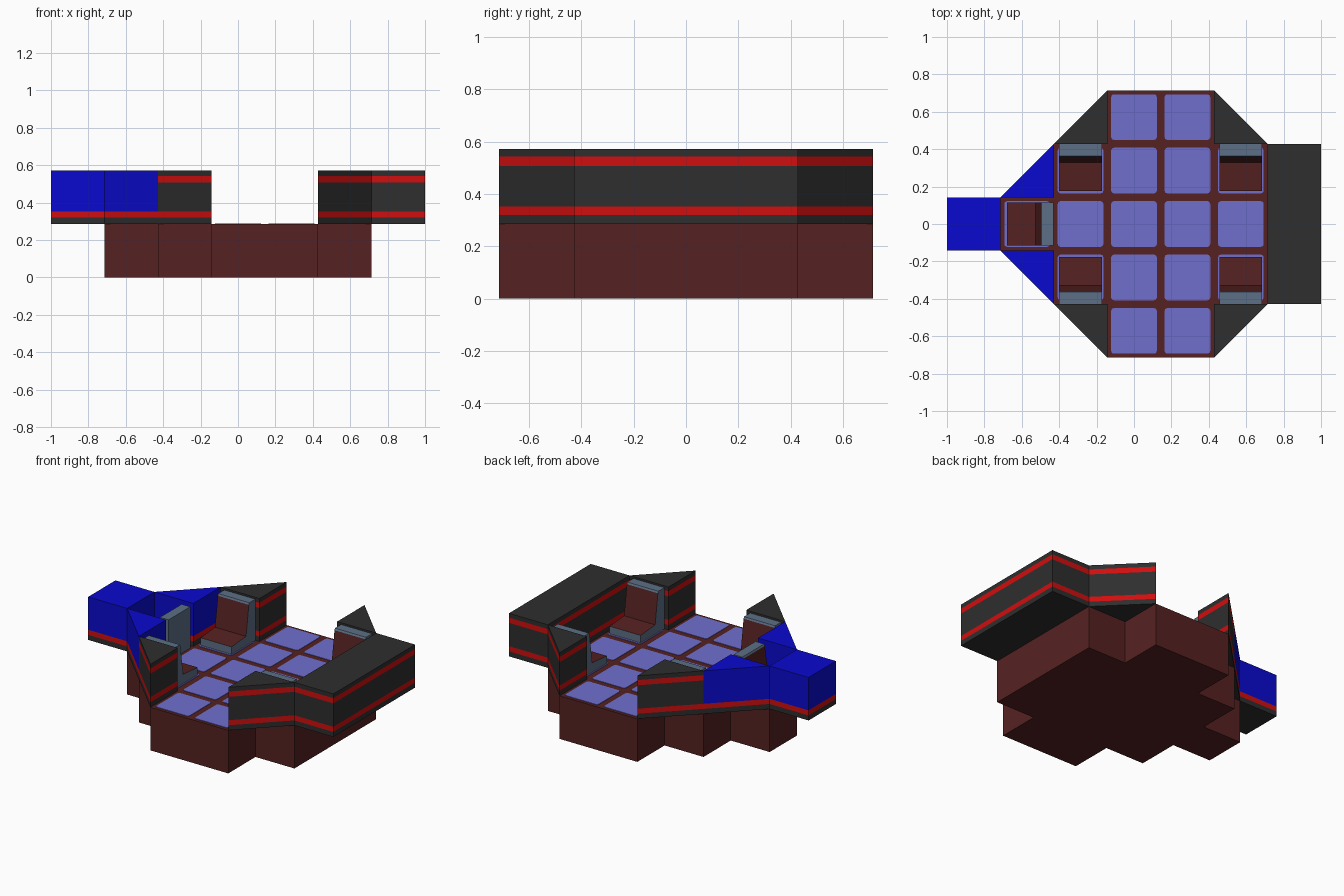
import bpy, bmesh, math
from mathutils import Matrix, Vector

if "Cube" in bpy.data.objects:
    bpy.data.objects.remove(bpy.data.objects["Cube"])

U = 2 / 7          # grid module of the whole model
DECK = U           # deck height
TOP = 2 * U        # wall height


def material(name, r, g, b):
    m = bpy.data.materials.new(name)
    lin = [((c / 255 + 0.055) / 1.055) ** 2.4 if c > 10 else c / 255 / 12.92 for c in (r, g, b)]
    m.diffuse_color = (*lin, 1)
    m.use_nodes = True
    m.node_tree.nodes["Principled BSDF"].inputs["Base Color"].default_value = m.diffuse_color
    return m


BROWN = material("dark brown", 85, 33, 33)
TILE = material("lavender", 112, 110, 206)
DARK = material("charcoal", 46, 46, 46)
RED = material("red", 208, 14, 14)
BLUE = material("blue", 10, 10, 208)
GREY = material("slate grey", 92, 112, 134)


def finish(bm, name, mats):
    bmesh.ops.recalc_face_normals(bm, faces=bm.faces)
    me = bpy.data.meshes.new(name)
    bm.to_mesh(me)
    bm.free()
    for m in mats:
        me.materials.append(m)
    ob = bpy.data.objects.new(name, me)
    bpy.context.collection.objects.link(ob)
    return ob


def banded_prism(name, outline, levels, colours):
    """Upright prism; each height band of its sides takes one colour."""
    mats = list(dict.fromkeys(colours))
    bm = bmesh.new()
    rings = [[bm.verts.new((x, y, z)) for x, y in outline] for z in levels]
    n = len(outline)
    for k, colour in enumerate(colours):
        for i in range(n):
            j = (i + 1) % n
            f = bm.faces.new((rings[k][i], rings[k][j], rings[k + 1][j], rings[k + 1][i]))
            f.material_index = mats.index(colour)
    bm.faces.new(rings[0][::-1]).material_index = mats.index(colours[0])
    bm.faces.new(rings[-1]).material_index = mats.index(colours[-1])
    return finish(bm, name, mats)


def grid(points, side=1):
    return [(x * U, y * U * side) for x, y in points]


# Stepped base hull
half = [(-2.5, .5), (-1.5, .5), (-1.5, 1.5), (-.5, 1.5), (-.5, 2.5), (1.5, 2.5), (1.5, 1.5), (2.5, 1.5)]
banded_prism("base_hull", grid(half + [(x, -y) for x, y in half[::-1]]), (0, DECK), (BROWN,))

# Floor tiles, one rounded plate per deck cell
cells = [(x, y) for y, xs in ((0, range(-2, 3)), (1, range(-1, 3)), (2, range(0, 2)))
         for x in xs for y in {y, -y}]
h, r = 0.122, 0.014
for cx, cy in cells:
    pts = []
    for q in range(4):
        a0 = q * math.pi / 2
        sx, sy = ((1, 1), (-1, 1), (-1, -1), (1, -1))[q]
        for s in range(3):
            a = a0 + s * math.pi / 4
            pts.append((cx * U + sx * (h - r) + r * math.cos(a), cy * U + sy * (h - r) + r * math.sin(a)))
    banded_prism("floor_tile", pts, (DECK - 0.002, DECK + 0.003), (TILE,))

# Striped walls around the deck
dark_z, dark_c = (DECK, .319, .353, .508, .543, TOP), (DARK, RED, DARK, RED, DARK)
blue_z, blue_c = (DECK, .319, .353, TOP), (DARK, RED, BLUE)
banded_prism("rear_block", grid([(2.5, -1.5), (3.5, -1.5), (3.5, 1.5), (2.5, 1.5)]), dark_z, dark_c)
banded_prism("nose_block", grid([(-3.5, -.5), (-2.5, -.5), (-2.5, .5), (-3.5, .5)]), blue_z, blue_c)
for s in (1, -1):
    banded_prism("nose_wedge", grid([(-2.5, .5), (-1.5, .5), (-1.5, 1.5)], s), blue_z, blue_c)
    banded_prism("front_wedge", grid([(-1.5, 1.5), (-.5, 1.5), (-.5, 2.5)], s), dark_z, dark_c)
    banded_prism("rear_wedge", grid([(1.5, 2.5), (1.5, 1.5), (2.5, 1.5)], s), dark_z, dark_c)


def seat(cx, cy, angle):
    """Side profile extruded across; the local backrest is at +y."""
    # front foot, cushion front, cushion rear, back cushion top, shell top, shell rear
    prof = [(-.108, DECK), (-.108, .338), (.044, .35), (.073, .548), (.078, .56), (.141, .56), (.141, DECK)]
    w = 0.114
    bm = bmesh.new()
    a, b = ([bm.verts.new((x, y, z)) for y, z in prof] for x in (-w, w))
    n = len(prof)
    for i in range(n):
        j = (i + 1) % n
        bm.faces.new((a[i], a[j], b[j], b[i])).material_index = int(i in (1, 2))
    bm.faces.new(a)
    bm.faces.new(b[::-1])
    bm.transform(Matrix.Translation(Vector((cx * U, cy * U, 0))) @ Matrix.Rotation(angle, 4, 'Z'))
    finish(bm, "seat", (GREY, BROWN))


# Pilot seat facing the nose, four side seats facing inward
seat(-2, 0, -math.pi / 2)
for x in (-1, 2):
    seat(x, 1, 0)
    seat(x, -1, math.pi)
